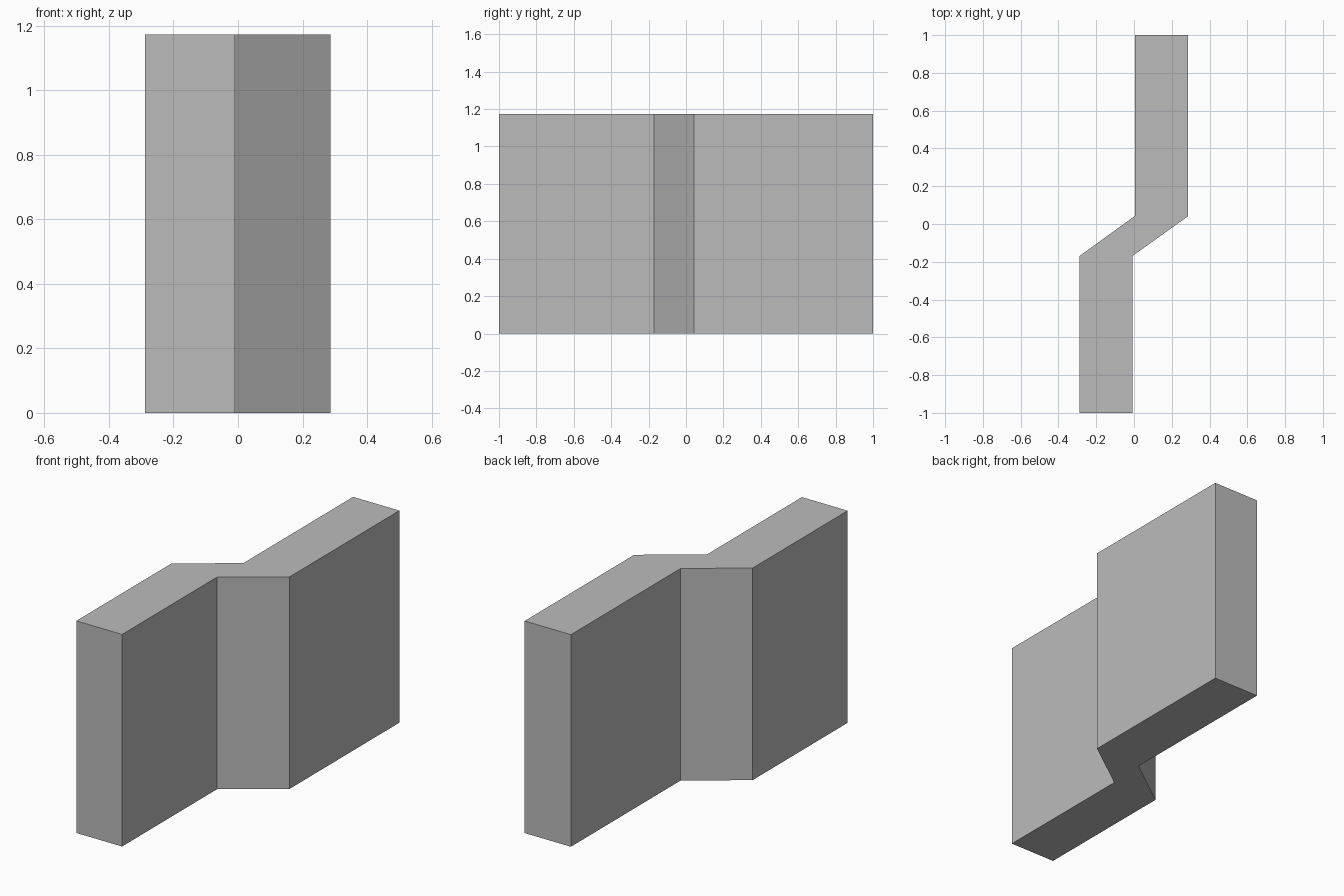
import bpy
import bmesh

if "Cube" in bpy.data.objects:
    bpy.data.objects.remove(bpy.data.objects["Cube"])

HEIGHT = 1.173

# Offset wall footprint: two parallel legs joined by a slanted step
footprint = [
    (-0.289, -1.0), (-0.009, -1.0), (-0.009, -0.17), (0.287, 0.042),
    (0.287, 1.0), (0.004, 1.0), (0.004, 0.042), (-0.289, -0.17),
]

grey = bpy.data.materials.new("plain grey")
grey.diffuse_color = (0.5, 0.5, 0.5, 1.0)
grey.use_nodes = True
grey.node_tree.nodes["Principled BSDF"].inputs["Base Color"].default_value = grey.diffuse_color

# Extrude the footprint straight up
bm = bmesh.new()
base = bm.faces.new([bm.verts.new((x, y, 0.0)) for x, y in footprint])
top = bmesh.ops.extrude_face_region(bm, geom=[base], use_keep_orig=True)
verts = [v for v in top["geom"] if isinstance(v, bmesh.types.BMVert)]
bmesh.ops.translate(bm, verts=verts, vec=(0.0, 0.0, HEIGHT))
bmesh.ops.recalc_face_normals(bm, faces=bm.faces[:])

mesh = bpy.data.meshes.new("offset_wall")
bm.to_mesh(mesh)
bm.free()
mesh.materials.append(grey)
wall = bpy.data.objects.new("offset_wall", mesh)
bpy.context.collection.objects.link(wall)
